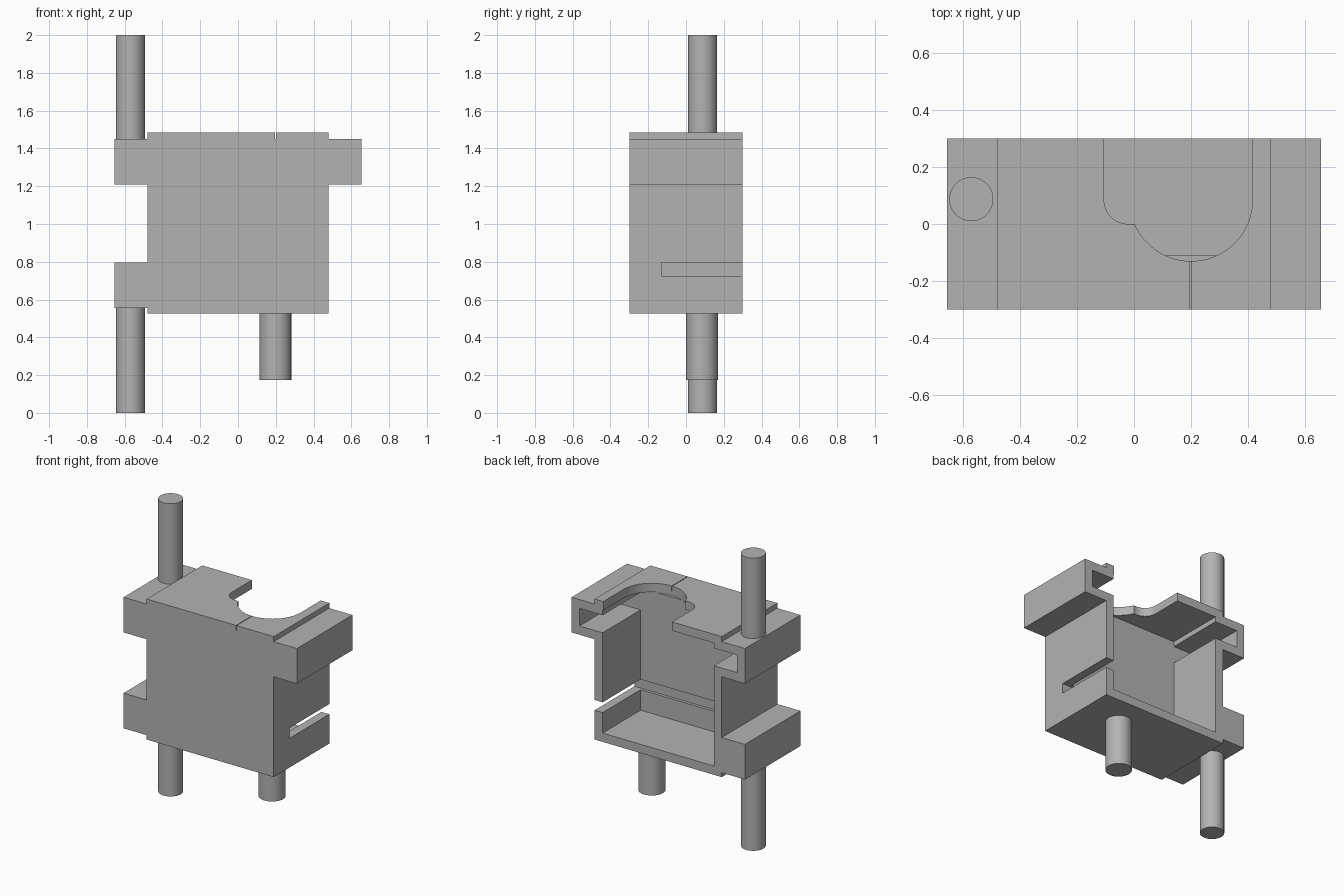
import bpy, bmesh, math
from mathutils import Vector

cube = bpy.data.objects.get("Cube")
if cube:
    bpy.data.objects.remove(cube, do_unlink=True)

grey = bpy.data.materials.new("plain_grey")
grey.use_nodes = True
grey.diffuse_color = (0.45, 0.45, 0.45, 1)
grey.node_tree.nodes["Principled BSDF"].inputs["Base Color"].default_value = (0.45, 0.45, 0.45, 1)


def prism(name, points, offset):
    """Extrude a flat outline along an offset."""
    bm = bmesh.new()
    face = bm.faces.new([bm.verts.new(p) for p in points])
    out = bmesh.ops.extrude_face_region(bm, geom=[face])
    moved = [v for v in out["geom"] if isinstance(v, bmesh.types.BMVert)]
    bmesh.ops.translate(bm, verts=moved, vec=Vector(offset))
    bmesh.ops.recalc_face_normals(bm, faces=bm.faces)
    mesh = bpy.data.meshes.new(name)
    bm.to_mesh(mesh)
    bm.free()
    obj = bpy.data.objects.new(name, mesh)
    bpy.context.collection.objects.link(obj)
    mesh.materials.append(grey)
    return obj


def side_prism(name, outline, y0, y1):
    return prism(name, [(x, y0, z) for x, z in outline], (0, y1 - y0, 0))


def box(name, x0, x1, y0, y1, z0, z1):
    return side_prism(name, [(x0, z0), (x1, z0), (x1, z1), (x0, z1)], y0, y1)


def cut(target, cutter):
    """Subtract the cutter, then discard it."""
    cutter.hide_render = True
    mod = target.modifiers.new("cut", "BOOLEAN")
    mod.operation, mod.solver, mod.object = "DIFFERENCE", "EXACT", cutter
    bpy.context.view_layer.objects.active = target
    bpy.ops.object.modifier_apply(modifier=mod.name)
    bpy.data.objects.remove(cutter, do_unlink=True)


def arc(cx, cy, r, start, end, steps):
    angles = [math.radians(start + (end - start) * i / steps) for i in range(steps + 1)]
    return [(cx + r * math.cos(a), cy + r * math.sin(a)) for a in angles]


def rod(name, x, y, r, z0, z1):
    bpy.ops.mesh.primitive_cylinder_add(vertices=64, radius=r, depth=z1 - z0,
                                        location=(x, y, (z0 + z1) / 2))
    obj = bpy.context.object
    obj.name = name
    obj.data.materials.append(grey)
    bpy.ops.object.shade_smooth_by_angle(angle=math.radians(35))


# Housing: body with two upper ears and one solid lower ear
W, EAR, WALL = 0.48, 0.655, 0.06
housing = side_prism("housing", [
    (-W, 0.525), (W, 0.525), (W, 1.21), (EAR, 1.21), (EAR, 1.45), (W, 1.45), (W, 1.485),
    (-W, 1.485), (-W, 1.45), (-EAR, 1.45), (-EAR, 1.21), (-W, 1.21),
    (-W, 0.795), (-EAR, 0.795), (-EAR, 0.555), (-W, 0.555)], -0.3, 0.3)

# Cavity open at the back, reaching into the upper ears
a, b = W - WALL, EAR - WALL
half = [(a, 0.585), (a, 1.27), (b, 1.27), (b, 1.39), (a, 1.39), (a, 1.425)]
cut(housing, side_prism("cavity", half + [(-x, z) for x, z in reversed(half)], -0.11, 0.4))

# Horizontal slot through the left wall
cut(housing, box("slot", -a, 0.7, -0.13, 0.4, 0.725, 0.795))

# Rounded opening in the lid
meet = 180 + math.degrees(math.atan2(0.085, 0.2))
opening = ([(-0.105, 0.4)] + arc(-0.02, 0.085, 0.085, 180, 270, 12) + [(0, 0)]
           + arc(0.2, 0.085, 0.215, meet, 360, 40) + [(0.415, 0.4)])
cut(housing, prism("opening", [(x, y, 1.42) for x, y in opening], (0, 0, 0.2)))

# Fine index groove on the lid
cut(housing, box("groove", 0.195, 0.2, -0.4, -0.1, 1.45, 1.6))

bpy.ops.object.select_all(action="DESELECT")
housing.select_set(True)
bpy.context.view_layer.objects.active = housing
bpy.ops.object.shade_smooth_by_angle(angle=math.radians(25))

# Rods
rod("upper_rod", -0.57, 0.087, 0.077, 1.45, 2.0)
rod("lower_rod", -0.57, 0.087, 0.077, 0.0, 0.555)
rod("bottom_peg", 0.198, 0.085, 0.084, 0.175, 0.525)
